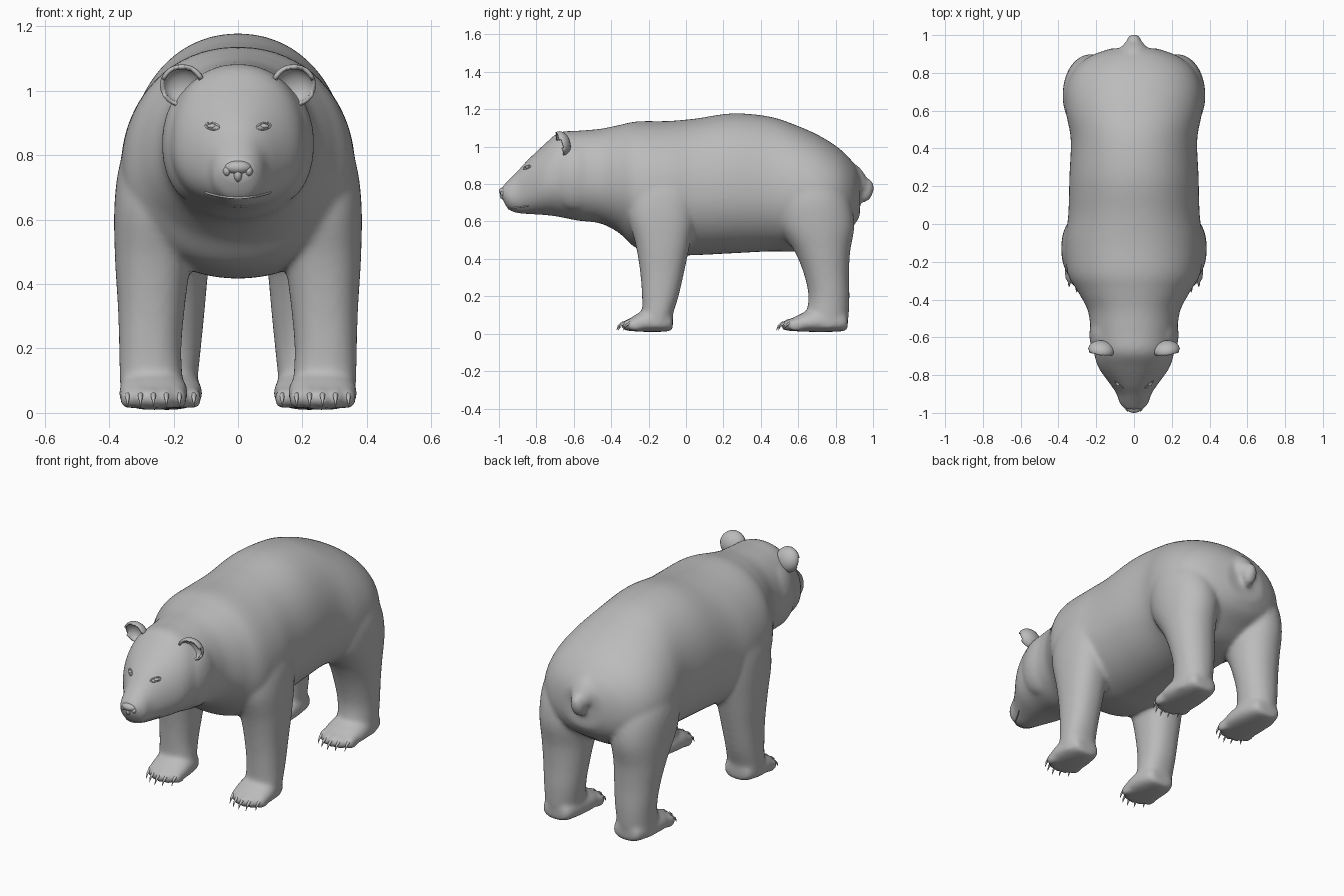
import bpy, bmesh, math
from mathutils import Vector, Matrix

old = bpy.data.objects.get("Cube")
if old:
    bpy.data.objects.remove(old, do_unlink=True)

fur = bpy.data.materials.new("grey fur")
fur.use_nodes = True
fur.diffuse_color = (0.5, 0.5, 0.5, 1)
fur.node_tree.nodes["Principled BSDF"].inputs["Base Color"].default_value = (0.5, 0.5, 0.5, 1)


def finish(name, data):
    ob = bpy.data.objects.new(name, data)
    bpy.context.scene.collection.objects.link(ob)
    data.materials.append(fur)
    return ob


def mesh_object(name, bm):
    bmesh.ops.recalc_face_normals(bm, faces=bm.faces)
    for f in bm.faces:
        f.smooth = True
    me = bpy.data.meshes.new(name)
    bm.to_mesh(me)
    bm.free()
    return finish(name, me)


def spline(rows, steps=6):
    """Smoothly interpolate rows of numbers."""
    out = []
    for i in range(len(rows) - 1):
        p = [rows[max(0, min(len(rows) - 1, i + k))] for k in (-1, 0, 1, 2)]
        for s in range(steps):
            t = s / steps
            out.append([b + 0.5 * t * (c - a + t * (2*a - 5*b + 4*c - d + t * (3*(b - c) + d - a)))
                        for a, b, c, d in zip(*p)])
    return out + [list(rows[-1])]


def loft(bm, rows, axis, power=0.9, belly=0.5, sides=64):
    """Rows: position, low and high of the second axis, low and high of x."""
    rings = []
    for pos, lo, hi, x0, x1 in spline(rows):
        ring = []
        mid = lo + (hi - lo) * belly
        for k in range(sides):
            a = 2 * math.pi * k / sides
            c, s = math.cos(a), math.sin(a)
            x = (x0 + x1) / 2 + (x1 - x0) / 2 * math.copysign(abs(c) ** power, c)
            v = mid + (hi - mid if s > 0 else mid - lo) * math.copysign(abs(s) ** power, s)
            ring.append(bm.verts.new((x, pos, v) if axis == "y" else (x, v, pos)))
        rings.append(ring)
    for a, b in zip(rings, rings[1:]):
        for k in range(sides):
            n = (k + 1) % sides
            bm.faces.new((a[k], a[n], b[n], b[k]))
    bm.faces.new(rings[0])
    bm.faces.new(rings[-1])


def ball(bm, centre, size, turn=Matrix()):
    m = Matrix.Translation(centre) @ turn @ Matrix.Diagonal((*size, 1))
    return bmesh.ops.create_uvsphere(bm, u_segments=24, v_segments=16, radius=1, matrix=m)["verts"]


# Head and torso: y, bottom, top, half width
trunk = [(-0.985, 0.725, 0.785, 0.045), (-0.95, 0.665, 0.82, 0.075), (-0.9, 0.645, 0.87, 0.092),
         (-0.85, 0.64, 0.925, 0.125), (-0.76, 0.635, 1.01, 0.188), (-0.68, 0.625, 1.075, 0.212),
         (-0.58, 0.605, 1.085, 0.228), (-0.46, 0.59, 1.095, 0.244), (-0.36, 0.54, 1.115, 0.296),
         (-0.26, 0.455, 1.135, 0.352), (-0.1, 0.42, 1.137, 0.365), (0.05, 0.42, 1.15, 0.348),
         (0.25, 0.43, 1.178, 0.342), (0.45, 0.44, 1.16, 0.335), (0.6, 0.44, 1.11, 0.362),
         (0.72, 0.46, 1.055, 0.36), (0.82, 0.52, 0.99, 0.315), (0.89, 0.57, 0.92, 0.23),
         (0.93, 0.63, 0.86, 0.12)]
# Legs: z, front, back, inner x, outer x
fore = [(0.03, -0.25, -0.075, 0.172, 0.362), (0.1, -0.235, -0.07, 0.172, 0.367),
        (0.2, -0.235, -0.04, 0.176, 0.369), (0.33, -0.245, -0.01, 0.165, 0.373),
        (0.48, -0.27, 0.022, 0.145, 0.382), (0.64, -0.315, 0.055, 0.12, 0.384),
        (0.77, -0.3, 0.055, 0.12, 0.368), (0.9, -0.24, 0.0, 0.12, 0.325)]
hind = [(0.03, 0.62, 0.86, 0.125, 0.325), (0.1, 0.64, 0.87, 0.125, 0.325),
        (0.2, 0.655, 0.874, 0.115, 0.33), (0.32, 0.63, 0.872, 0.103, 0.342),
        (0.44, 0.58, 0.878, 0.092, 0.358), (0.58, 0.49, 0.9, 0.07, 0.374),
        (0.72, 0.47, 0.875, 0.06, 0.374), (0.86, 0.5, 0.81, 0.06, 0.335)]


def paw_rows(tip, heel, x0, x1):
    # Low wedge from heel to toes
    shape = [(0, 0.03, 0.06, 0.05), (0.12, 0.015, 0.085, 0.016), (0.4, 0.01, 0.125, 0.0),
             (0.75, 0.01, 0.14, 0.01), (0.95, 0.015, 0.12, 0.03), (1, 0.03, 0.09, 0.06)]
    return [(tip + t * (heel - tip), lo, hi, x0 + d, x1 - d) for t, lo, hi, d in shape]


def mirror_row(rows, side):
    return [(p, lo, hi, *sorted((side * a, side * b))) for p, lo, hi, a, b in rows]


feet = {"front": (-0.325, -0.07, 0.155, 0.37), "hind": (0.53, 0.865, 0.11, 0.332)}
TOES = 5


def toes(tip, x0, x1, side):
    for k in range(TOES):
        t = k / (TOES - 1)
        x = x0 + 0.027 + t * (x1 - x0 - 0.054)
        yield side * x, tip + 0.038 * (2 * t - 1) ** 2


# One blended skin for trunk, cheeks, legs, paws and tail
bm = bmesh.new()
loft(bm, [(y, b, t, -w, w) for y, b, t, w in trunk], "y", 0.95, 0.45)
for side in (1, -1):
    ball(bm, (side * 0.135, -0.585, 0.835), (0.102, 0.15, 0.18))
    loft(bm, mirror_row(fore, side), "z", 0.87)
    loft(bm, mirror_row(hind, side), "z", 0.97)
    for tip, heel, x0, x1 in feet.values():
        loft(bm, mirror_row(paw_rows(tip, heel, x0, x1), side), "y", 0.85, 0.4)
        for x, y in toes(tip, x0, x1, side):
            ball(bm, (x, y + 0.018, 0.045), (0.024, 0.045, 0.034))
ball(bm, (0, 0.905, 0.83), (0.075, 0.055, 0.1), Matrix.Rotation(0.6, 4, "X"))
ball(bm, (0, 0.965, 0.765), (0.04, 0.038, 0.064), Matrix.Rotation(-0.25, 4, "X"))
body = mesh_object("body", bm)
remesh = body.modifiers.new("blend", "REMESH")
remesh.mode = "VOXEL"
remesh.voxel_size = 0.011
remesh.use_smooth_shade = True
smooth = body.modifiers.new("soften", "SMOOTH")
smooth.factor = 0.5
smooth.iterations = 12

depsgraph = bpy.context.evaluated_depsgraph_get()
skin = body.evaluated_get(depsgraph)


def on_face(x, z):
    hit, where, normal, _ = skin.ray_cast(Vector((x, -2, z)), Vector((0, 1, 0)))
    return where if hit else Vector((x, -0.85, z))


def tube(name, paths, radius, taper=None):
    cu = bpy.data.curves.new(name, "CURVE")
    cu.dimensions = "3D"
    cu.bevel_depth = radius
    cu.bevel_resolution = 2
    cu.use_fill_caps = True
    for pts in paths:
        sp = cu.splines.new("POLY")
        sp.points.add(len(pts) - 1)
        for i, p in enumerate(pts):
            sp.points[i].co = (*p, 1)
            sp.points[i].radius = taper[i] if taper else 1
    return finish(name, cu)


for side, label in ((1, "left"), (-1, "right")):
    # Claws
    for which, (tip, heel, x0, x1) in feet.items():
        paths = [[(x, y + 0.015, 0.055), (x, y - 0.015, 0.056), (x, y - 0.035, 0.042), (x, y - 0.047, 0.018)]
                 for x, y in toes(tip, x0, x1, side)]
        tube(f"{label}_{which}_claws", paths, 0.009, (1, 0.95, 0.6, 0.08))

    # Cupped ear, open to the front and leaning forward
    bm = bmesh.new()
    turn = Matrix.Rotation(side * 0.12, 4, "Z") @ Matrix.Rotation(0.3, 4, "X")
    verts = ball(bm, (0, 0, 0), (0.071, 0.05, 0.068))
    bmesh.ops.delete(bm, geom=[v for v in verts if v.co.y < -0.012], context="VERTS")
    bm.transform(Matrix.Translation((side * 0.172, -0.668, 1.016)) @ turn)
    ear = mesh_object(f"{label}_ear", bm)
    rim = ear.modifiers.new("thickness", "SOLIDIFY")
    rim.thickness = 0.012
    rim.offset = -1

    # Eye with a thin lid around it, the outer corner slightly higher
    bm = bmesh.new()
    ball(bm, on_face(side * 0.08, 0.89) + Vector((0, 0.004, 0)), (0.016, 0.011, 0.008))
    mesh_object(f"{label}_eye", bm)
    lid = []
    for k in range(17):
        a = 2 * math.pi * k / 16
        dx = 0.021 * math.cos(a)
        lid.append(on_face(side * (0.08 + dx), 0.89 + 0.01 * math.sin(a) + 0.15 * dx))
    tube(f"{label}_eyelid", [lid], 0.003)

# Nose pad with nostril wings
bm = bmesh.new()
ball(bm, (0, -0.972, 0.762), (0.042, 0.028, 0.022))
ball(bm, (0, -0.972, 0.738), (0.014, 0.024, 0.022))
for side in (1, -1):
    ball(bm, (side * 0.034, -0.965, 0.75), (0.014, 0.027, 0.018))
mesh_object("nose", bm)

# Lips
line = [on_face(0.01 * k, 0.668 + 0.016 * (k / 10) ** 2) for k in range(-10, 11)]
tube("lips", [line], 0.004)
